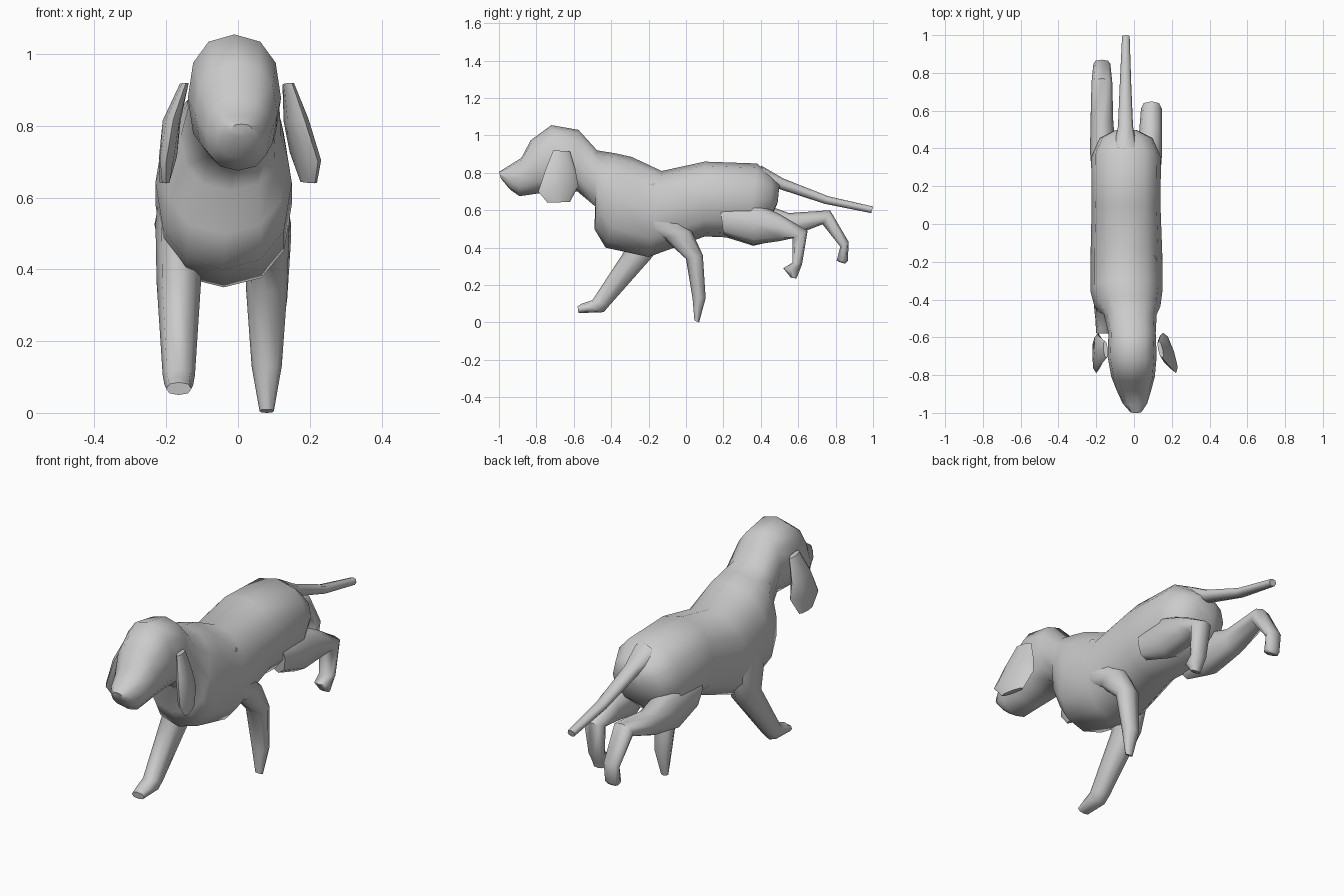
import bpy, bmesh, math
from mathutils import Vector


def loft(name, rings, sides=8, k=0.85):
    """Skin closed rings. Ring: (y, z) of two opposite edge points, half width,
    centre x, and optional x lean of the first edge point over the second."""
    bm = bmesh.new()
    loops = []
    for a, b, w, cx, *lean in rings:
        dx = lean[0] / 2 if lean else 0
        p, q = Vector((cx + dx, *a)), Vector((cx - dx, *b))
        mid, up = (p + q) / 2, (p - q) / 2
        across = Vector((up.y, -up.x, 0))
        side = Vector((1, 0, 0))
        if lean and dx:
            side = across.normalized() * (1 if across.x > 0 else -1)
        loop = []
        for i in range(sides):
            t = 2 * math.pi * i / sides
            c, s = math.cos(t), math.sin(t)
            c = math.copysign(abs(c) ** k, c) if abs(c) > 1e-6 else 0
            s = math.copysign(abs(s) ** k, s) if abs(s) > 1e-6 else 0
            loop.append(bm.verts.new(mid + up * c + side * w * s))
        loops.append(loop)
    for l0, l1 in zip(loops, loops[1:]):
        for i in range(sides):
            j = (i + 1) % sides
            bm.faces.new((l0[i], l0[j], l1[j], l1[i]))
    bm.faces.new(loops[0])
    bm.faces.new(loops[-1])
    bmesh.ops.recalc_face_normals(bm, faces=bm.faces)
    me = bpy.data.meshes.new(name)
    bm.to_mesh(me)
    bm.free()
    ob = bpy.data.objects.new(name, me)
    bpy.context.collection.objects.link(ob)
    bpy.ops.object.select_all(action='DESELECT')
    ob.select_set(True)
    bpy.context.view_layer.objects.active = ob
    bpy.ops.object.shade_smooth_by_angle(angle=math.radians(60))
    return ob


# Head, neck and torso: top point, bottom point, half width, centre x
loft("body", [
    ((-1.00, .805), (-.99, .77), .03, .01),
    ((-.96, .83), (-.94, .71), .065, .005),
    ((-.88, .88), (-.89, .675), .09, 0),
    ((-.83, .975), (-.79, .69), .115, -.005),
    ((-.72, 1.055), (-.68, .70), .13, -.01),
    ((-.575, 1.03), (-.58, .70), .125, -.01),
    ((-.475, .92), (-.485, .62), .14, -.02),
    ((-.38, .905), (-.49, .50), .175, -.035),
    ((-.29, .885), (-.43, .40), .19, -.04),
    ((-.13, .81), (-.20, .35), .19, -.04),
    ((.10, .86), (.10, .46), .182, -.042),
    ((.38, .85), (.33, .45), .185, -.042),
    ((.46, .78), (.45, .55), .14, -.042),
    ((.50, .74), (.49, .64), .06, -.042),
], sides=12, k=.85)

# Tail
loft("tail", [
    ((.40, .84), (.44, .73), .06, -.045),
    ((.52, .77), (.51, .71), .04, -.045),
    ((.76, .675), (.74, .635), .03, -.045),
    ((1.0, .62), (.99, .585), .02, -.043),
])

# Front legs: front point, back point
loft("front_leg_left", [
    ((-.36, .75), (-.15, .72), .045, -.165),
    ((-.37, .55), (-.12, .50), .065, -.165),
    ((-.33, .38), (-.18, .35), .062, -.165),
    ((-.50, .12), (-.41, .09), .045, -.165),
    ((-.56, .10), (-.44, .055), .04, -.165),
    ((-.58, .085), (-.575, .05), .035, -.165),
])
loft("front_leg_right", [
    ((-.36, .70), (-.15, .75), .045, .085),
    ((-.30, .52), (-.07, .58), .052, .092),
    ((-.12, .45), (.03, .49), .056, .085),
    ((.00, .34), (.09, .36), .058, .08),
    ((.035, .13), (.105, .13), .042, .08),
    ((.045, .01), (.07, .0), .02, .08),
])

# Hind legs: upper point, lower point
loft("hind_leg_right", [
    ((.18, .64), (.20, .47), .045, .09),
    ((.37, .64), (.36, .415), .068, .08),
    ((.50, .58), (.50, .435), .06, .088),
    ((.65, .49), (.57, .45), .055, .092),
    ((.62, .31), (.57, .32), .045, .092),
    ((.605, .27), (.52, .29), .04, .092),
    ((.59, .235), (.56, .24), .028, .092),
])
loft("hind_leg_left", [
    ((.15, .64), (.20, .46), .045, -.17),
    ((.40, .64), (.36, .41), .068, -.165),
    ((.55, .585), (.55, .455), .06, -.17),
    ((.77, .60), (.73, .525), .055, -.17),
    ((.87, .43), (.825, .405), .045, -.17),
    ((.865, .33), (.805, .33), .04, -.17),
    ((.85, .315), (.83, .32), .03, -.17),
])

# Hanging ears: front point, back point, half thickness, x per row, lean
ear_rows = [((-.71, .92), (-.62, .915)), ((-.75, .82), (-.59, .81)),
            ((-.79, .70), (-.575, .73)), ((-.74, .64), (-.62, .645))]
for name, xs, leans in (
        ("ear_right", (.14, .162, .188, .197), (.02, .045, .07, .035)),
        ("ear_left", (-.15, -.185, -.195, -.205), (.01, .01, -.01, .01))):
    loft(name, [(a, b, t, x, s) for (a, b), t, x, s in
                zip(ear_rows, (.012, .025, .025, .014), xs, leans)])
